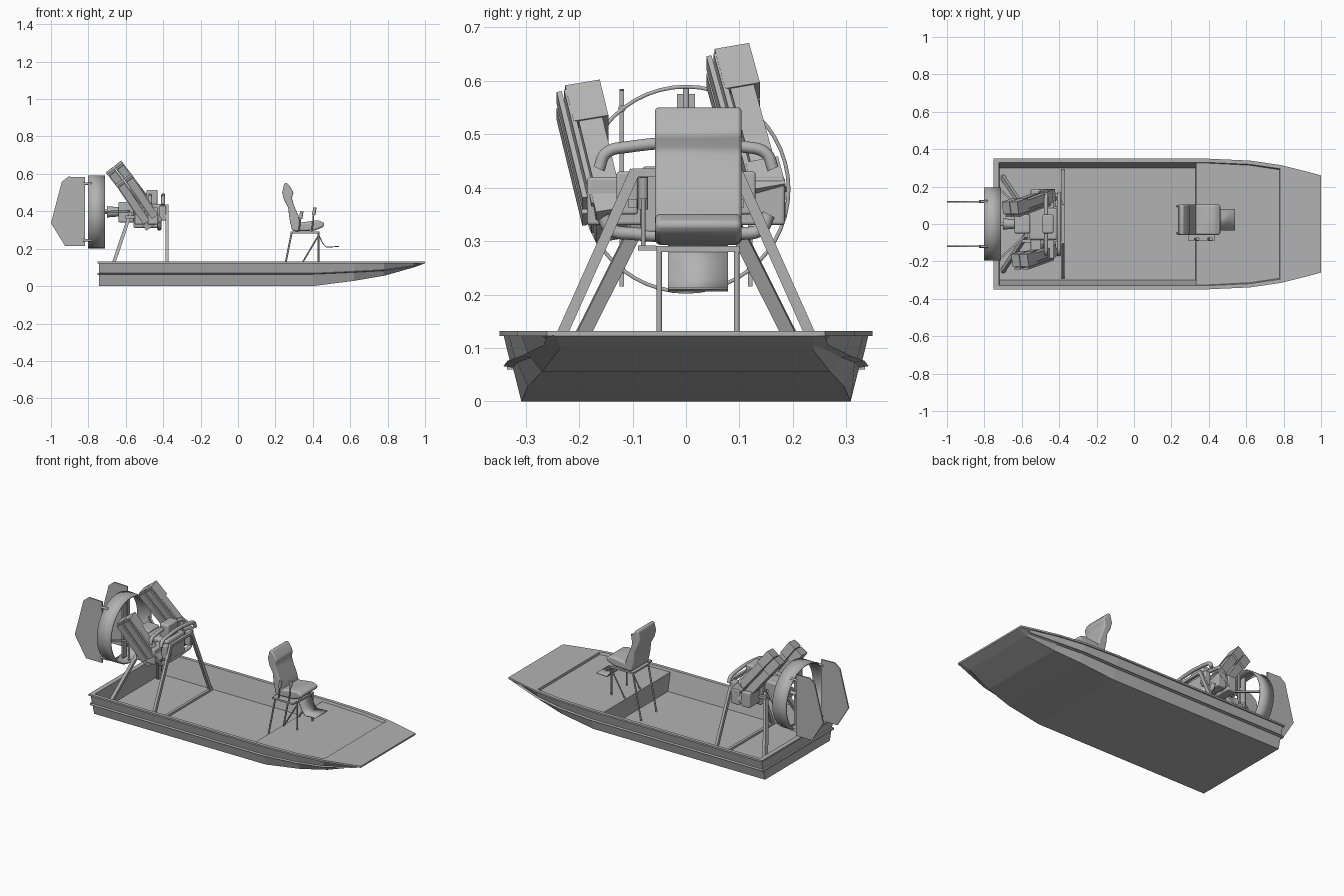
import bpy, bmesh, math
from mathutils import Vector, Matrix

cube = bpy.data.objects.get("Cube")
if cube:
    bpy.data.objects.remove(cube, do_unlink=True)

grey = bpy.data.materials.new("plain grey")
grey.use_nodes = True
GREY = (0.45, 0.45, 0.45, 1)
grey.diffuse_color = GREY
grey.node_tree.nodes["Principled BSDF"].inputs["Base Color"].default_value = GREY


def finish(name, bm, smooth=False, bevel=0.0, solid=0.0):
    bmesh.ops.recalc_face_normals(bm, faces=bm.faces)
    me = bpy.data.meshes.new(name)
    bm.to_mesh(me)
    bm.free()
    ob = bpy.data.objects.new(name, me)
    bpy.context.collection.objects.link(ob)
    me.materials.append(grey)
    if solid:
        m = ob.modifiers.new("thickness", "SOLIDIFY")
        m.thickness = solid
        m.offset = 0
    if bevel:
        m = ob.modifiers.new("round", "BEVEL")
        m.width = bevel
        m.segments = 4
    if smooth:
        bpy.ops.object.select_all(action="DESELECT")
        ob.select_set(True)
        bpy.context.view_layer.objects.active = ob
        bpy.ops.object.shade_smooth_by_angle(angle=math.radians(40))
    return ob


def box(name, lo, hi, bevel=0.0):
    bm = bmesh.new()
    lo, hi = Vector(lo), Vector(hi)
    mat = Matrix.Translation((lo + hi) / 2) @ Matrix.Diagonal((*(hi - lo), 1))
    bmesh.ops.create_cube(bm, size=1, matrix=mat)
    return finish(name, bm, bevel > 0, bevel)


def axes(a, b):
    """Frame at the middle of a-b: z along the line, y as close to world y as it can be."""
    a, b = Vector(a), Vector(b)
    z = (b - a).normalized()
    x = Vector((0, 1, 0)).cross(z)
    x = x.normalized() if x.length > 0.01 else Vector((1, 0, 0))
    y = z.cross(x)
    rot = Matrix((x, y, z)).transposed().to_4x4()
    return Matrix.Translation((a + b) / 2) @ rot, (b - a).length


def beam(name, a, b, wx, wy, shift=(0, 0, 0)):
    mat, length = axes(a, b)
    bm = bmesh.new()
    bmesh.ops.create_cube(bm, size=1, matrix=mat @ Matrix.Translation(shift)
                          @ Matrix.Diagonal((wx, wy, length, 1)))
    return finish(name, bm)


def rod(name, a, b, r1, r2=None, sides=16):
    mat, length = axes(a, b)
    bm = bmesh.new()
    bmesh.ops.create_cone(bm, cap_ends=True, segments=sides, radius1=r1,
                          radius2=r1 if r2 is None else r2, depth=length, matrix=mat)
    return finish(name, bm, True)


def slab(name, profile, y0, y1, bevel=0.0):
    """Side profile in x and z, pushed from y0 to y1."""
    bm = bmesh.new()
    face = bm.faces.new([bm.verts.new((x, y0, z)) for x, z in profile])
    out = bmesh.ops.extrude_face_region(bm, geom=[face])["geom"]
    bmesh.ops.translate(bm, vec=(0, y1 - y0, 0),
                        verts=[v for v in out if isinstance(v, bmesh.types.BMVert)])
    return finish(name, bm, bevel > 0, bevel)


def tube(name, points, radius):
    cu = bpy.data.curves.new(name, "CURVE")
    cu.dimensions = "3D"
    cu.bevel_depth = radius
    cu.use_fill_caps = True
    sp = cu.splines.new("BEZIER")
    sp.bezier_points.add(len(points) - 1)
    for p, co in zip(sp.bezier_points, points):
        p.co = co
        p.handle_left_type = p.handle_right_type = "AUTO"
    ob = bpy.data.objects.new(name, cu)
    bpy.context.collection.objects.link(ob)
    cu.materials.append(grey)
    bpy.ops.object.select_all(action="DESELECT")
    ob.select_set(True)
    bpy.context.view_layer.objects.active = ob
    bpy.ops.object.convert(target="MESH")


# Hull: loft of x, keel z, keel y, rail z, rail y, gunwale y, inside z, inside y
T = 0.132
AFT = (0, .308, .066, .328, .341)
stations = [(-.742, *AFT, T, .325), (-.722, *AFT, T, .325), (-.72, *AFT, .012, .30),
            (.33, *AFT, .012, .30), (.332, *AFT, .118, .325), (.40, *AFT, .118, .325),
            (.62, .028, .296, .076, .32, .331, .118, .314),
            (.778, .055, .27, .085, .295, .308, .118, .29),
            (.78, .055, .27, .085, .295, .308, T, .29),
            (.94, .100, .235, .106, .252, .268, T, .25),
            (1.0, .122, .242, .125, .246, .252, T, .235)]
bm = bmesh.new()
rings = []
for x, kz, ky, rz, ry, gy, iz, iy in stations:
    lip = min(.122, T - .001)
    half = [(ky, kz), (ry - .004, rz - .003), (ry + .014, rz), (ry, rz + .003),
            (gy, lip), (gy + .008, lip), (gy + .008, T), (gy - .012, T), (iy, iz)]
    loop = half + [(-y, z) for y, z in reversed(half)]
    rings.append([bm.verts.new((x, y, z)) for y, z in loop])
for r, s in zip(rings, rings[1:]):
    n = len(r)
    for i in range(n):
        bm.faces.new((r[i], r[(i + 1) % n], s[(i + 1) % n], s[i]))
for r in (rings[0], rings[-1]):
    bm.faces.new(r)
finish("hull", bm)
box("transom_rail", (-.752, -.335, .060), (-.741, .335, .071))
box("transom_lip", (-.750, -.349, .122), (-.741, .349, T))

# Seat
S0, S1 = -.058, .104
slab("seat_back", [(.247, .548), (.262, .552), (.280, .53), (.297, .50), (.288, .47), (.300, .43),
                   (.322, .38), (.335, .33), (.325, .295), (.29, .295), (.275, .36),
                   (.268, .42), (.246, .46), (.236, .50)], S0, S1, .012)
slab("seat_cushion", [(.30, .335), (.35, .342), (.43, .352), (.465, .335), (.455, .315),
                      (.41, .297), (.30, .292)], S0, S1, .012)
box("seat_frame", (.28, -.055, .280), (.435, .10, .291))
for y in (-.05, .095):
    rod("seat_back_leg", (.287, y, .285), (.232, y, .012), .005)
    rod("seat_front_leg", (.43, y, .285), (.43, y, .118), .005)
    rod("seat_brace", (.43, y, .27), (.34, y, .118), .004)
box("lever_bracket", (.29, -.09, .282), (.43, -.055, .292))
for x, top in ((.335, .40), (.405, .42)):
    rod("lever", (x - .01, -.08, .288), (x, -.08, top - .03), .004)
    rod("lever_grip", (x, -.08, top - .04), (x + .006, -.08, top), .009)

# Footrest: bent sheet with a tread
bm = bmesh.new()
path = [(.425, .292), (.437, .262), (.452, .230), (.472, .208), (.54, .212)]
rows = [[bm.verts.new((x, y, z)) for y in (-.034, .079)] for x, z in path]
for r, s in zip(rows, rows[1:]):
    bm.faces.new((r[0], r[1], s[1], s[0]))
finish("footrest", bm, True, solid=.005)

# Engine stand
for s in (-1, 1):
    beam("stand_front_leg", (-.38, s * .283, .012), (-.38, s * .095, .432), .016, .020)
    beam("stand_rear_leg", (-.702, s * .25, .012), (-.575, s * .06, .39), .018, .026)
    beam("stand_side_rail", (-.60, s * .09, .37), (-.38, s * .10, .37), .016, .016)
box("stand_crossbar", (-.388, -.10, .42), (-.372, .10, .436))
box("stand_floor_bar", (-.388, -.29, .010), (-.372, .29, .024))

# Engine body
box("crankcase", (-.56, -.085, .31), (-.41, .085, .44), .012)
box("gearbox", (-.64, -.05, .34), (-.555, .05, .45), .01)
box("intake", (-.49, -.05, .43), (-.43, .05, .515), .01)
for s in (-1, 1):
    for x in (-.525, -.455):
        box("cylinder", (x - .028, min(s * .08, s * .185), .33),
            (x + .028, max(s * .08, s * .185), .42), .006)
    box("cylinder_cover", (-.42, min(s * .09, s * .13), .35), (-.385, max(s * .09, s * .13), .43), .005)
for x in (-.40, -.47):
    tube("upper_pipe", [(x, -.163, .435), (x, -.150, .464), (x, -.11, .476), (x, .11, .476),
                        (x, .150, .464), (x, .163, .435)], .011)
tube("lower_pipe", [(-.42, -.155, .345), (-.42, -.14, .322), (-.42, -.10, .314), (-.42, .10, .314),
                    (-.42, .14, .322), (-.42, .155, .35)], .012)

# Tall leaning banks, each of paired blocks with side plates
for a, b in (((-.46, .152, .37), (-.655, .082, .625)), ((-.45, -.142, .33), (-.605, -.198, .56))):
    a, b = Vector(a), Vector(b)
    for k in (-.027, .027):
        beam("bank_block", a, b, .044, .045, (k, .005, 0))
        beam("bank_plate", a.lerp(b, .08), b, .048, .010, (k, -.026, 0))
        beam("bank_outer_plate", a.lerp(b, .14), b, .040, .010, (k, -.040, 0))
        beam("bank_head", a.lerp(b, .74), a.lerp(b, 1.03), .050, .066, (k, .006, 0))
        beam("bank_foot", a, a.lerp(b, .2), .050, .062, (k, .004, 0))

# Propeller and duct
HZ = .397
rod("drive_shaft", (-.76, 0, HZ), (-.60, 0, HZ), .012)
rod("shaft_hub", (-.70, 0, HZ), (-.63, 0, HZ), .030, .024)
rod("propeller_spinner", (-.785, 0, HZ), (-.745, 0, HZ), .008, .026)
for s in (-1, 1):
    beam("propeller_blade", (-.757, 0, HZ + s * .01), (-.757, 0, HZ + s * .178), .010, .034)
    rod("duct_stay", (-.725, 0, HZ), (-.725, 0, HZ + s * .19), .006)
    beam("duct_mount", (-.58, s * .06, .40), (-.72, s * .187, HZ), .010, .010)
bm = bmesh.new()
bmesh.ops.create_cone(bm, cap_ends=False, segments=48, radius1=.192, radius2=.192, depth=.092,
                      matrix=Matrix.Translation((-.757, 0, HZ)) @ Matrix.Rotation(math.pi / 2, 4, "Y"))
finish("duct", bm, True, solid=.007)

# Rudders with hinge pins
for y in (-.12, .12):
    slab("rudder", [(-1.0, .337), (-.942, .558), (-.908, .585), (-.818, .582), (-.818, .215),
                    (-.925, .215)], y - .004, y + .004)
    for z in (.245, .548):
        rod("rudder_hinge", (-.83, y, z), (-.78, y, z), .007)
